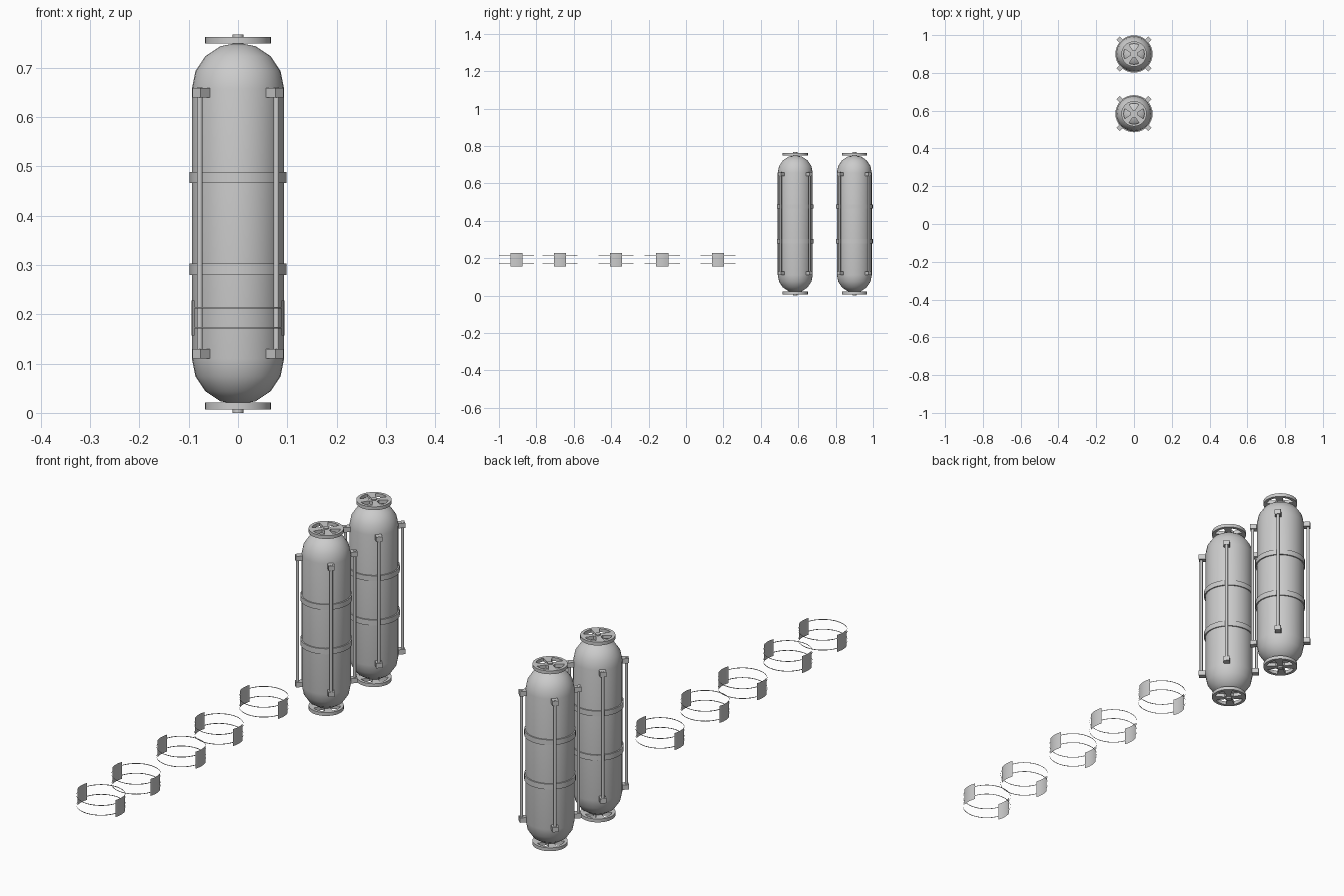
import bpy, bmesh
from math import sin, cos, pi, radians
from mathutils import Matrix, Vector

if "Cube" in bpy.data.objects:
    bpy.data.objects.remove(bpy.data.objects["Cube"])

R = 0.0935            # tank radius
LOW, HIGH = 0.110, 0.657   # centres of the end domes


def finish(bm, name, smooth=True):
    me = bpy.data.meshes.new(name)
    bm.to_mesh(me)
    bm.free()
    ob = bpy.data.objects.new(name, me)
    bpy.context.collection.objects.link(ob)
    if smooth:
        bpy.ops.object.select_all(action='DESELECT')
        ob.select_set(True)
        bpy.context.view_layer.objects.active = ob
        bpy.ops.object.shade_smooth_by_angle(angle=radians(35))
    return ob


def lathe(name, profile, y, segs=32):
    bm = bmesh.new()
    vs = [bm.verts.new((r, 0, z)) for r, z in profile]
    es = [bm.edges.new(p) for p in zip(vs, vs[1:])]
    bmesh.ops.spin(bm, geom=vs + es, cent=(0, 0, 0), axis=(0, 0, 1),
                   angle=2 * pi, steps=segs)
    bmesh.ops.remove_doubles(bm, verts=bm.verts, dist=1e-5)
    bmesh.ops.recalc_face_normals(bm, faces=bm.faces)
    bmesh.ops.translate(bm, verts=bm.verts, vec=(0, y, 0))
    return finish(bm, name)


def wheel(name, y, z, thick):
    # flat rim with four petal openings, filled from 2D outlines
    cu = bpy.data.curves.new(name, 'CURVE')
    cu.dimensions = '2D'
    cu.fill_mode = 'BOTH'
    cu.extrude = thick / 2

    def loop(pts):
        sp = cu.splines.new('POLY')
        sp.points.add(len(pts) - 1)
        for p, (px, py) in zip(sp.points, pts):
            p.co = (px, py, 0, 1)
        sp.use_cyclic_u = True

    loop([(0.067 * cos(i * pi / 16), 0.067 * sin(i * pi / 16)) for i in range(32)])
    for k in range(4):
        arc = [(0.055, radians(a)) for a in (-28, -14, 0, 14, 28)]
        arc += [(0.020, radians(18)), (0.020, radians(-18))]
        loop([(r * cos(a + k * pi / 2), r * sin(a + k * pi / 2)) for r, a in arc])
    tmp = bpy.data.objects.new(name + "_outline", cu)
    bpy.context.collection.objects.link(tmp)
    bm = bmesh.new()
    me = bpy.data.meshes.new_from_object(
        tmp.evaluated_get(bpy.context.evaluated_depsgraph_get()))
    bm.from_mesh(me)
    bpy.data.objects.remove(tmp)
    bmesh.ops.translate(bm, verts=bm.verts, vec=(0, y, z))
    finish(bm, name)


def tank(y):
    # capsule body
    steps = [radians(22.5 * i) for i in range(5)]
    prof = [(R * cos(a), LOW - R * sin(a)) for a in reversed(steps)]
    prof += [(R * cos(a), HIGH + R * sin(a)) for a in steps]
    lathe("tank_body", prof, y)
    # strengthening bands
    for z0, z1 in ((0.280, 0.303), (0.466, 0.488)):
        lathe("tank_band", [(R - .003, z0), (.0985, z0), (.0985, z1), (R - .003, z1)], y)
    # end wheels and hubs
    wheel("top_wheel", y, 0.7555, 0.014)
    wheel("bottom_wheel", y, 0.0140, 0.014)
    lathe("top_hub", [(0, .74), (.011, .74), (.011, .767), (0, .767)], y, 16)
    lathe("bottom_hub", [(0, 0), (.011, 0), (.011, .03), (0, .03)], y, 16)
    # four side rods with clamp blocks
    for k in range(4):
        a = pi / 4 + k * pi / 2
        c = Matrix.Translation((0, y, 0)) @ Matrix.Rotation(a, 4, 'Z')
        bm = bmesh.new()
        bmesh.ops.create_cone(bm, cap_ends=True, segments=12, radius1=.006,
                              radius2=.006, depth=.55,
                              matrix=c @ Matrix.Translation((.110, 0, .385)))
        finish(bm, "side_rod")
        for z in (0.120, 0.649):
            bm = bmesh.new()
            bmesh.ops.create_cube(bm, size=1, matrix=c @ Matrix.Translation((.106, 0, z))
                                  @ Matrix.Diagonal((.026, .024, .020, 1)))
            finish(bm, "rod_clamp", False)


def arc_sheet(bm, y, a0, a1, z0, z1, n):
    cols = []
    for i in range(n + 1):
        a = radians(a0 + (a1 - a0) * i / n)
        p = Vector((.094 * cos(a), y + .094 * sin(a), 0))
        cols.append([bm.verts.new(p + Vector((0, 0, z))) for z in (z0, z1)])
    for p, q in zip(cols, cols[1:]):
        bm.faces.new((p[0], q[0], q[1], p[1]))


# two full tanks at the back
for y in (0.584, 0.900):
    tank(y)

# five loose wrap bands: thin paired hoops with a curved plate on each side
for y in (-0.906, -0.674, -0.375, -0.127, 0.171):
    bm = bmesh.new()
    for side in (0, 180):
        arc_sheet(bm, y, side - 20, side + 20, .157, .228, 6)
        for z in (.1725, .2135):
            arc_sheet(bm, y, side + 20, side + 160, z - .0015, z + .0015, 16)
    finish(bm, "wrap_band")
